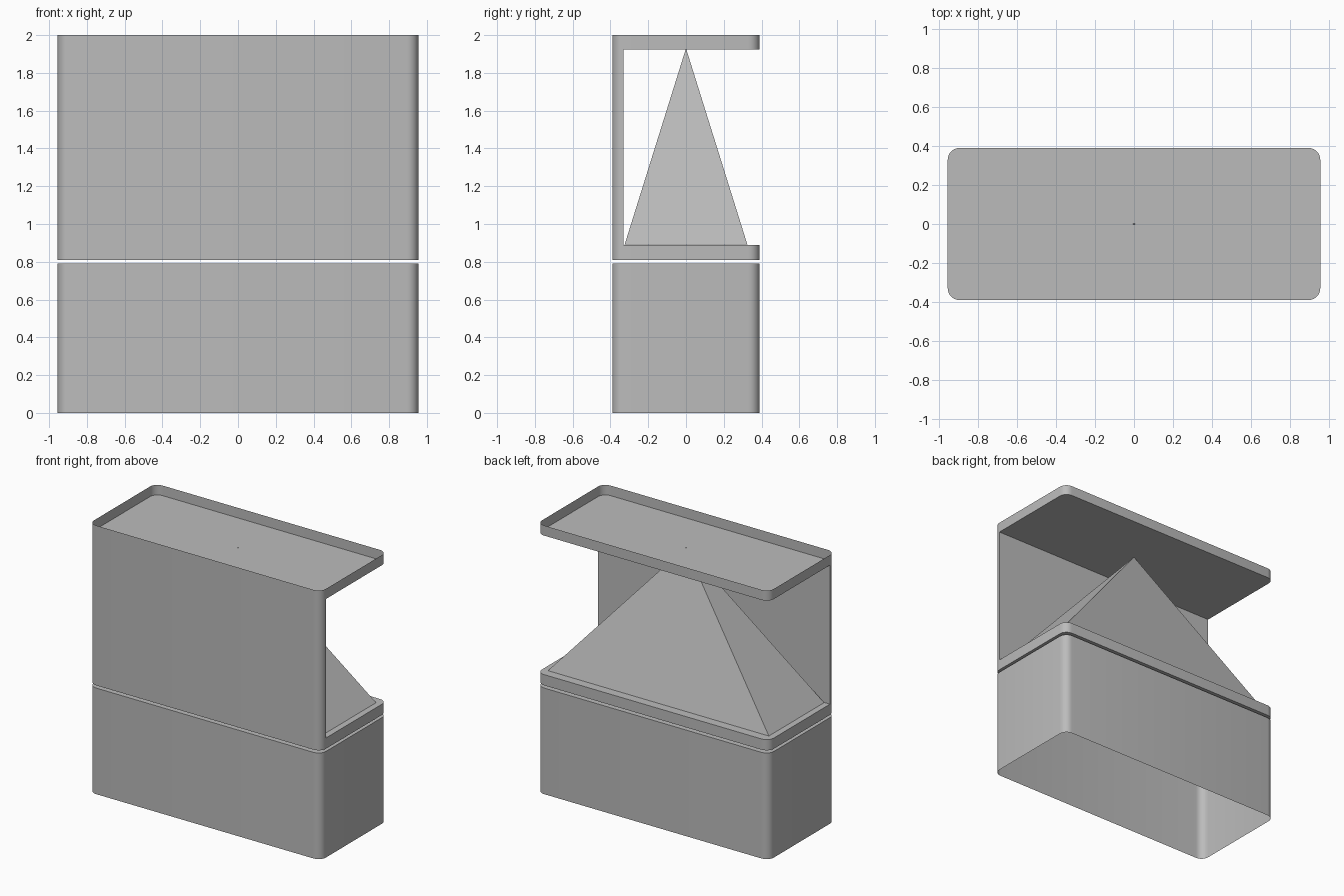
import bpy, bmesh, math

default = bpy.data.objects.get("Cube")
if default:
    bpy.data.objects.remove(default, do_unlink=True)

HALF_X, HALF_Y, RADIUS = 0.955, 0.39, 0.06
WALL_Y = -HALF_Y + RADIUS      # inner plane of the front wall
BOX_TOP = 0.79
BASE_LOW, BASE_TOP = 0.81, 0.89
TRAY_LOW, TRAY_TOP = 1.925, 2.0

grey = bpy.data.materials.new("plain grey")
grey.use_nodes = True
colour = (0.5, 0.5, 0.5, 1)
grey.diffuse_color = colour
grey.node_tree.nodes["Principled BSDF"].inputs["Base Color"].default_value = colour


def outline(steps=6):
    """Rounded rectangle, counter-clockwise from the right end of the back."""
    points = []
    for corner, (sx, sy) in enumerate([(1, 1), (-1, 1), (-1, -1), (1, -1)]):
        for i in range(steps + 1):
            a = math.pi / 2 * (corner + i / steps)
            points.append((sx * (HALF_X - RADIUS) + RADIUS * math.cos(a),
                           sy * (HALF_Y - RADIUS) + RADIUS * math.sin(a)))
    return points


def finish(name, bm, smooth=True):
    bmesh.ops.recalc_face_normals(bm, faces=bm.faces)
    mesh = bpy.data.meshes.new(name)
    bm.to_mesh(mesh)
    bm.free()
    mesh.materials.append(grey)
    obj = bpy.data.objects.new(name, mesh)
    bpy.context.collection.objects.link(obj)
    if smooth:
        bpy.ops.object.select_all(action="DESELECT")
        obj.select_set(True)
        bpy.context.view_layer.objects.active = obj
        bpy.ops.object.shade_smooth_by_angle(angle=math.radians(35))
    return obj


def shell(name, points, low, high, floor=False, lid=False):
    """Upright thin wall along a closed outline, with optional ends."""
    bm = bmesh.new()
    bottom = [bm.verts.new((x, y, low)) for x, y in points]
    top = [bm.verts.new((x, y, high)) for x, y in points]
    for i in range(len(points)):
        j = (i + 1) % len(points)
        bm.faces.new((bottom[i], bottom[j], top[j], top[i]))
    if floor:
        bm.faces.new(bottom[::-1])
    if lid:
        bm.faces.new(top)
    return finish(name, bm)


footprint = outline()
front_strip = [p for p in footprint if p[1] < WALL_Y + 0.001]

# Lower box, open underneath
shell("lower_box", footprint, 0, BOX_TOP, lid=True)

# Upper section: base plate, front wall and shallow open tray
shell("base_plate", footprint, BASE_LOW, BASE_TOP, floor=True, lid=True)
shell("front_wall", front_strip, BASE_TOP, TRAY_LOW)
shell("top_tray", footprint, TRAY_LOW, TRAY_TOP, floor=True)

# Pyramid whose tip just reaches through the tray floor
bm = bmesh.new()
corners = [bm.verts.new((sx * 0.91, sy * 0.325, BASE_TOP + 0.001))
           for sx, sy in [(-1, -1), (1, -1), (1, 1), (-1, 1)]]
tip = bm.verts.new((0, 0, TRAY_LOW + 0.005))
for i in range(4):
    bm.faces.new((corners[i], corners[(i + 1) % 4], tip))
finish("pyramid", bm, smooth=False)
